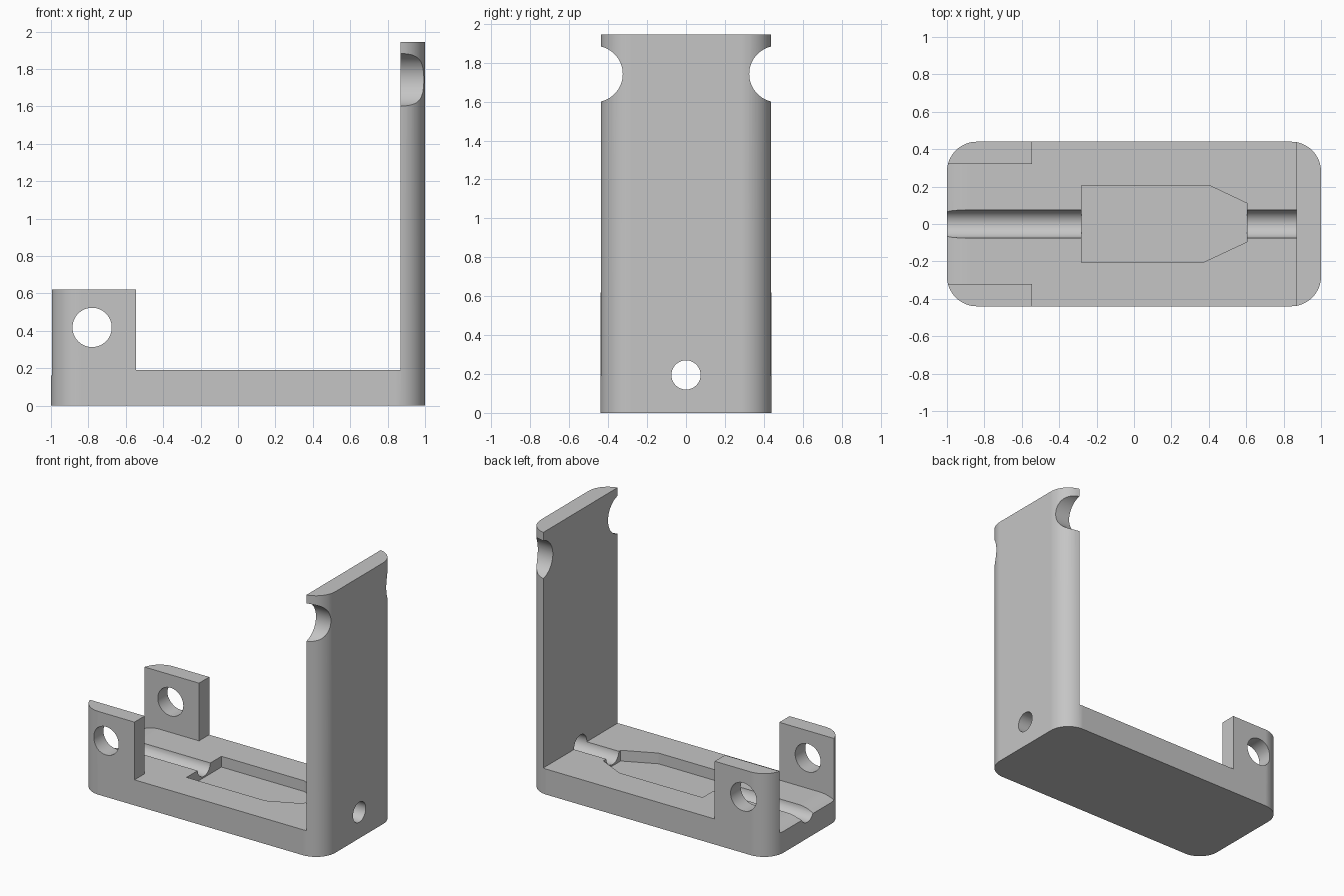
import bpy
import bmesh
import math
from mathutils import Matrix, Vector

cube = bpy.data.objects.get("Cube")
if cube:
    bpy.data.objects.remove(cube, do_unlink=True)

HALF_W, HEIGHT, RADIUS = 0.44, 1.945, 0.16
FLOOR, POST_X, EAR_X, EAR_Y, EAR_Z = 0.19, 0.87, -0.545, 0.32, 0.62

grey = bpy.data.materials.new("plain grey")
grey.use_nodes = True
grey.diffuse_color = (0.56, 0.56, 0.56, 1)
grey.node_tree.nodes["Principled BSDF"].inputs["Base Color"].default_value = grey.diffuse_color


def make_object(name, bm):
    bmesh.ops.recalc_face_normals(bm, faces=bm.faces)
    mesh = bpy.data.meshes.new(name)
    bm.to_mesh(mesh)
    bm.free()
    mesh.materials.append(grey)
    obj = bpy.data.objects.new(name, mesh)
    bpy.context.collection.objects.link(obj)
    return obj


def prism(name, points, axis, low, high):
    """Extrude an outline along y (points are x, z) or z (points are x, y)."""
    bm = bmesh.new()
    place = (lambda a, b: (a, low, b)) if axis == "y" else (lambda a, b: (a, b, low))
    face = bm.faces.new([bm.verts.new(place(a, b)) for a, b in points])
    out = bmesh.ops.extrude_face_region(bm, geom=[face])
    shift = Vector((0, high - low, 0) if axis == "y" else (0, 0, high - low))
    bmesh.ops.translate(bm, vec=shift, verts=[v for v in out["geom"] if isinstance(v, bmesh.types.BMVert)])
    return make_object(name, bm)


def rod(name, centre, radius, length, axis):
    turn = Matrix.Rotation(math.pi / 2, 4, "Y" if axis == "x" else "X")
    bm = bmesh.new()
    bmesh.ops.create_cone(bm, cap_ends=True, segments=64, radius1=radius, radius2=radius,
                          depth=length, matrix=Matrix.Translation(centre) @ turn)
    return make_object(name, bm)


# Rounded block that the bracket is carved from
outline = []
for i, (sx, sy) in enumerate([(1, 1), (-1, 1), (-1, -1), (1, -1)]):
    for k in range(17):
        a = math.pi / 2 * (i + k / 16)
        outline.append((sx * (1 - RADIUS) + RADIUS * math.cos(a),
                        sy * (HALF_W - RADIUS) + RADIUS * math.sin(a)))
bracket = prism("bracket", outline, "z", 0, HEIGHT)

# Open space above the base, leaving the post and the two ears
cutters = [prism("side_opening", [(-1.2, EAR_Z), (EAR_X, EAR_Z), (EAR_X, FLOOR), (POST_X, FLOOR),
                                  (POST_X, 2.2), (-1.2, 2.2)], "y", -0.7, 0.7)]
# Gap between the ears, with the floor curving down at its open end
lip = [(-0.875 - 0.27 * math.sin(a), FLOOR - 0.27 * (1 - math.cos(a)))
       for a in [math.radians(4 * i) for i in range(10)]]
cutters.append(prism("ear_gap", [(-1.2, 1)] + lip[::-1] + [(0, FLOOR), (0, 1)], "y", -EAR_Y, EAR_Y))

# Pocket and cable channel in the floor, running out through the post
pocket = [(-0.28, -0.205), (0.37, -0.205), (0.605, -0.095), (0.605, 0.11), (0.405, 0.205), (-0.28, 0.205)]
cutters.append(prism("pocket", pocket, "z", FLOOR - 0.08, 0.3))
cutters.append(rod("cable_channel", (0, 0, 0.195), 0.075, 2.4, "x"))

# Pivot hole through both ears, and round notches in the post edges
cutters.append(rod("pivot_hole", (-0.78, 0, 0.418), 0.105, 1.4, "y"))
for side in (-1, 1):
    cutters.append(rod("post_notch", (0.95, side * 0.47, 1.742), 0.145, 0.4, "x"))

bpy.ops.object.select_all(action="DESELECT")
bpy.context.view_layer.objects.active = bracket
bracket.select_set(True)
for cutter in cutters:
    mod = bracket.modifiers.new(cutter.name, "BOOLEAN")
    mod.operation = "DIFFERENCE"
    mod.solver = "EXACT"
    mod.object = cutter
    bpy.ops.object.modifier_apply(modifier=mod.name)
    bpy.data.objects.remove(cutter, do_unlink=True)

# Smooth the rounded surfaces and keep the flat faces even
bpy.ops.object.shade_smooth_by_angle(angle=math.radians(25))
weighted = bracket.modifiers.new("even_flats", "WEIGHTED_NORMAL")
weighted.keep_sharp = True
